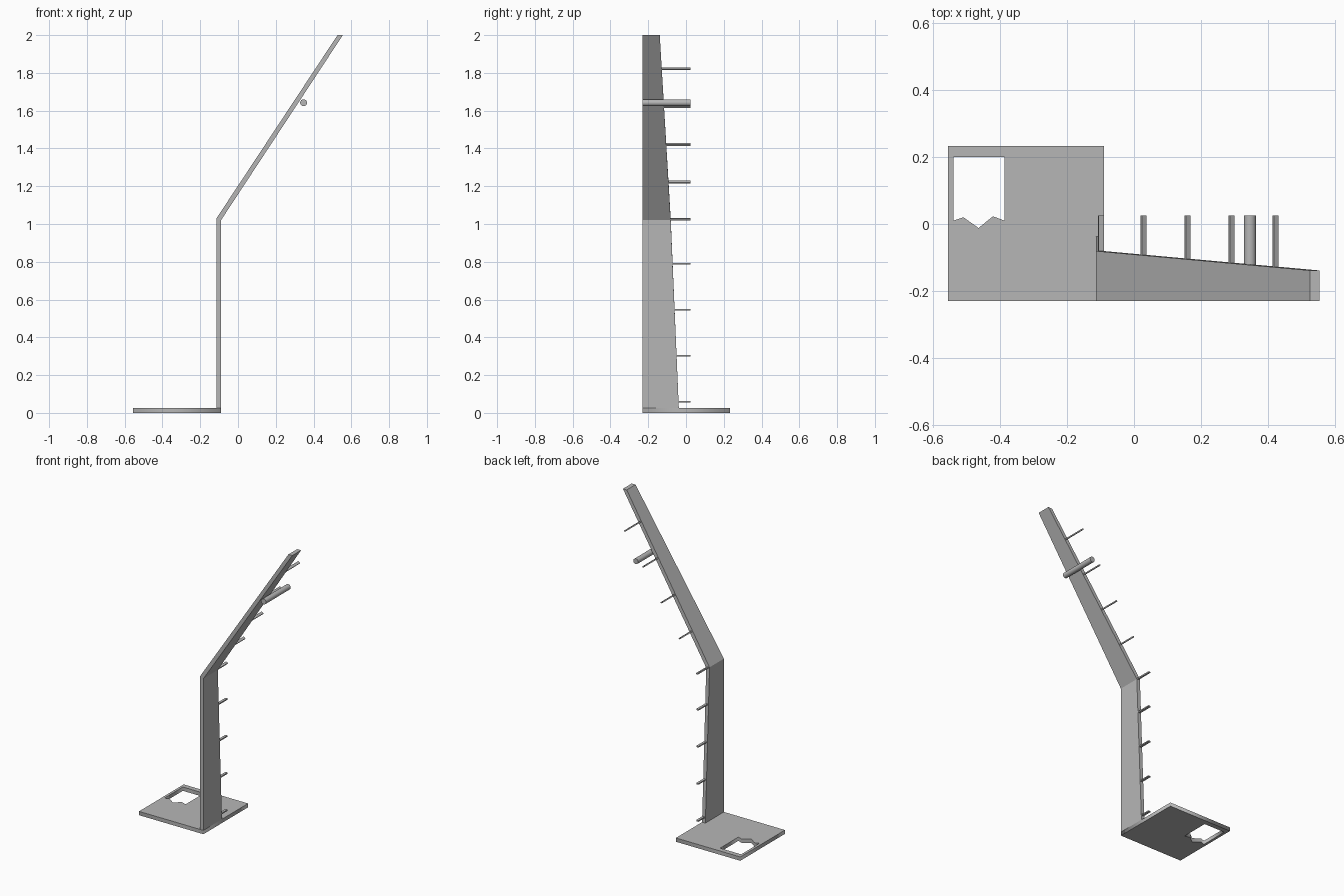
import bpy, bmesh
from math import atan2, pi
from mathutils import Matrix, Vector

cube = bpy.data.objects.get("Cube")
if cube:
    bpy.data.objects.remove(cube, do_unlink=True)

GREY = (0.47, 0.47, 0.47, 1)
grey = bpy.data.materials.new("plain grey")
grey.use_nodes = True
grey.diffuse_color = GREY
grey.node_tree.nodes["Principled BSDF"].inputs["Base Color"].default_value = GREY

FRONT, PEG_END, PLATE = -0.23, 0.025, 0.025
BEND, TOP = Vector((-0.102, 0, 1.025)), Vector((0.541, 0, 2.0))
LEAN = atan2(TOP.x - BEND.x, TOP.z - BEND.z)


def add_object(name, data):
    obj = bpy.data.objects.new(name, data)
    data.materials.append(grey)
    bpy.context.collection.objects.link(obj)
    return obj


def add_bmesh(name, bm):
    bmesh.ops.recalc_face_normals(bm, faces=bm.faces)
    mesh = bpy.data.meshes.new(name)
    bm.to_mesh(mesh)
    bm.free()
    return add_object(name, mesh)


# Base plate with a notched window through it
curve = bpy.data.curves.new("base_plate", "CURVE")
curve.dimensions = "2D"
curve.fill_mode = "BOTH"
curve.extrude = PLATE / 2
outline = [(-0.557, -0.23), (-0.09, -0.23), (-0.09, 0.233), (-0.557, 0.233)]
window = [(-0.54, 0.2), (-0.387, 0.2), (-0.387, 0.01), (-0.422, 0.023),
          (-0.465, -0.012), (-0.51, 0.02), (-0.54, 0.01)]
for loop in (outline, window):
    spline = curve.splines.new("POLY")
    spline.points.add(len(loop) - 1)
    for point, (x, y) in zip(spline.points, loop):
        point.co = (x, y, 0, 1)
    spline.use_cyclic_u = True
base = add_object("base_plate", curve)
base.location.z = PLATE / 2
bpy.ops.object.select_all(action="DESELECT")
base.select_set(True)
bpy.context.view_layer.objects.active = base
bpy.ops.object.convert(target="MESH")

# Bent post, tapering in depth: left x, left z, right x, right z, back y
stations = [(-0.114, PLATE, -0.09, PLATE, -0.038),
            (-0.114, 1.03, -0.09, 1.02, -0.081),
            (0.527, 2.0, 0.555, 2.0, -0.139)]
bm = bmesh.new()
rings = [[bm.verts.new(co) for co in
          ((lx, FRONT, lz), (rx, FRONT, rz), (rx, back, rz), (lx, back, lz))]
         for lx, lz, rx, rz, back in stations]
for low, high in zip(rings, rings[1:]):
    for i in range(4):
        j = (i + 1) % 4
        bm.faces.new((low[i], low[j], high[j], high[i]))
bm.faces.new(rings[0])
bm.faces.new(rings[-1])
add_bmesh("bent_post", bm)


# Flat pegs sticking out of the back edge
def add_peg(name, x, z, start, tilt):
    bm = bmesh.new()
    bmesh.ops.create_cube(bm, size=1)
    bmesh.ops.scale(bm, vec=(0.016, PEG_END - start, 0.008), verts=bm.verts)
    peg = add_bmesh(name, bm)
    peg.location = (x, (start + PEG_END) / 2, z)
    peg.rotation_euler.y = tilt


for i, z in enumerate((0.06, 0.303, 0.546, 0.789)):
    add_peg(f"lower_peg_{i + 1}", -0.1, z, -0.09, 0)
add_peg("bend_peg", -0.099, 1.025, -0.1, LEAN / 2)
for i, z in enumerate((1.222, 1.422, 1.622, 1.822)):
    x = BEND.x + (z - BEND.z) * (TOP.x - BEND.x) / (TOP.z - BEND.z)
    add_peg(f"upper_peg_{i + 1}", x, z, -0.15, LEAN)

# Round bar beneath the leaning arm
bm = bmesh.new()
bmesh.ops.create_cone(bm, cap_ends=True, segments=32, radius1=0.018,
                      radius2=0.018, depth=PEG_END - FRONT,
                      matrix=Matrix.Rotation(pi / 2, 4, "X"))
bar = add_bmesh("round_bar", bm)
bar.location = (0.347, (FRONT + PEG_END) / 2, 1.642)
bpy.ops.object.select_all(action="DESELECT")
bar.select_set(True)
bpy.context.view_layer.objects.active = bar
bpy.ops.object.shade_smooth_by_angle()
